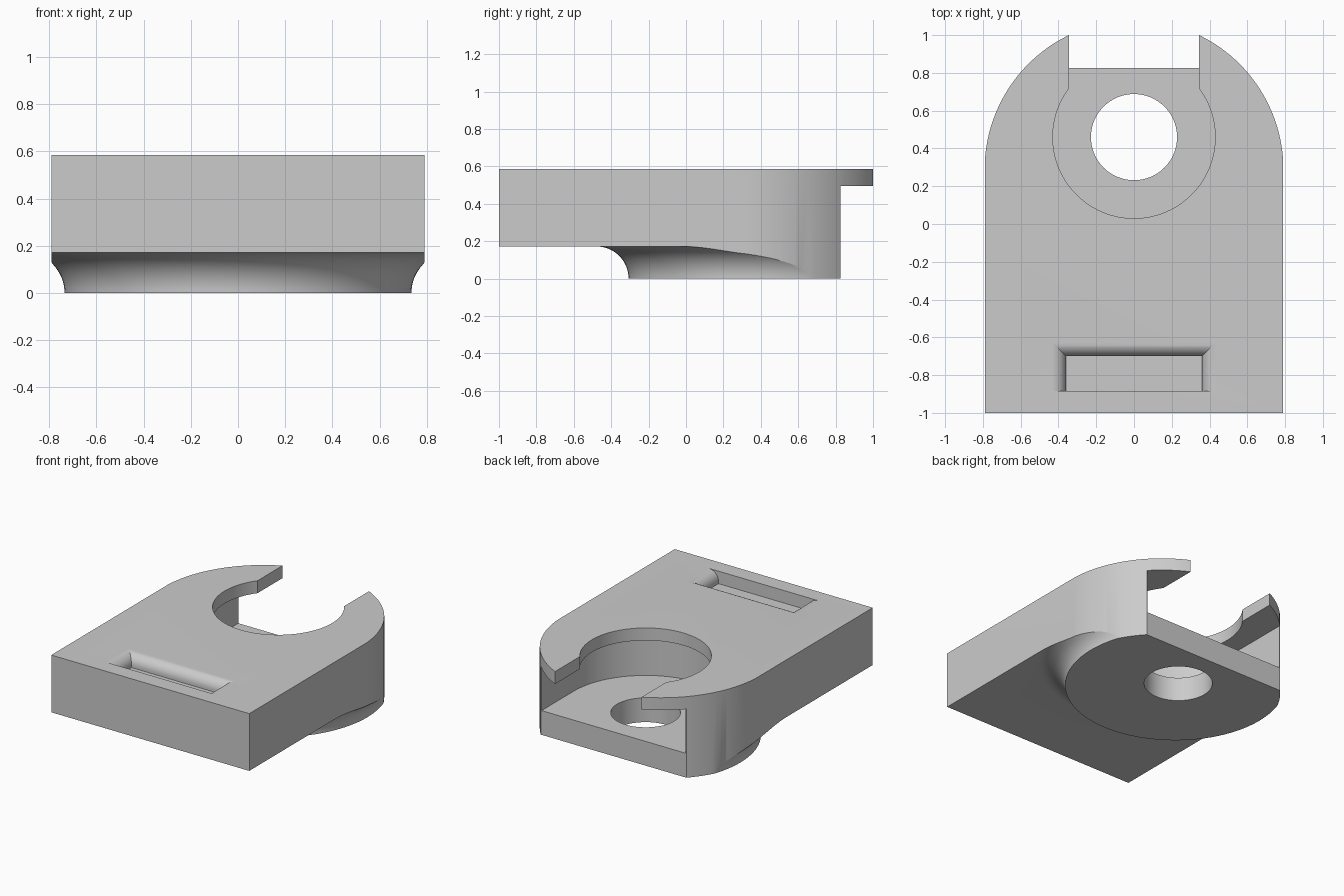
import bpy, bmesh
from math import sin, cos, pi, sqrt, atan2, radians

if "Cube" in bpy.data.objects:
    bpy.data.objects.remove(bpy.data.objects["Cube"], do_unlink=True)

TOP, LIP, FLOOR, UNDER = 0.585, 0.495, 0.175, 0.172
HALF, BACK, BORE_Y = 0.79, 0.825, 0.46


def arc(cy, r, a0, a1, n=64):
    """Points on a circle centred on x = 0."""
    return [(r * cos(a0 + (a1 - a0) * i / n), cy + r * sin(a0 + (a1 - a0) * i / n))
            for i in range(n + 1)]


def loft(name, loops):
    """Closed solid through rings with equal point counts."""
    bm = bmesh.new()
    rings = [[bm.verts.new(p) for p in loop] for loop in loops]
    n = len(rings[0])
    for a, b in zip(rings, rings[1:]):
        for i in range(n):
            j = (i + 1) % n
            bm.faces.new((a[i], a[j], b[j], b[i]))
    bm.faces.new(rings[0][::-1])
    bm.faces.new(rings[-1])
    bmesh.ops.recalc_face_normals(bm, faces=bm.faces[:])
    mesh = bpy.data.meshes.new(name)
    bm.to_mesh(mesh)
    bm.free()
    obj = bpy.data.objects.new(name, mesh)
    bpy.context.collection.objects.link(obj)
    return obj


def prism(name, outline, z0, z1):
    return loft(name, [[(x, y, z) for x, y in outline] for z in (z0, z1)])


def combine(body, tool, operation='DIFFERENCE'):
    tool.hide_render = True
    mod = body.modifiers.new(tool.name, 'BOOLEAN')
    mod.operation, mod.object, mod.solver = operation, tool, 'EXACT'
    bpy.context.view_layer.objects.active = body
    bpy.ops.object.modifier_apply(modifier=mod.name)
    bpy.data.objects.remove(tool, do_unlink=True)


# Body: straight sides with a rounded back
round_y, shoulder = 0.288, 0.33
radius = sqrt(HALF ** 2 + (shoulder - round_y) ** 2)
start = atan2(shoulder - round_y, HALF)
outline = [(-HALF, -1), (HALF, -1)] + arc(round_y, radius, start, pi - start)
body = prism("bracket_body", outline, 0, TOP)

# Underside: round boss flaring into the plate with a concave fillet
boss_y, boss_r, steps, seg = 0.428, 0.735, 16, 128
flare = [(boss_r, -0.1)]
for i in range(steps + 1):
    t = pi / 2 * i / steps
    flare.append((boss_r + UNDER * (1 - cos(t)), UNDER * sin(t)))
flare += [(3, UNDER), (3, 1)]
rings = [[(x, y, z) for x, y in arc(boss_y, r, 0, 2 * pi, seg)[:-1]] for r, z in flare]
combine(body, loft("boss_envelope", rings), 'INTERSECT')

# Back cut, leaving the two upper tabs overhanging
combine(body, prism("back_trim", [(-1, BACK), (1, BACK), (1, 2), (-1, 2)], -0.2, LIP))

# Wide round-ended slot under the lip
slot = 0.575
combine(body, prism("wide_slot", arc(BORE_Y, slot, -pi, 0) + [(slot, 2), (-slot, 2)], FLOOR, LIP))

# Keyhole opening through the lip
key_r, key_half = 0.43, 0.345
a = pi / 2 - atan2(key_half, sqrt(key_r ** 2 - key_half ** 2))
keyhole = arc(BORE_Y, key_r, -pi - a, a, 96) + [(key_half, 2), (-key_half, 2)]
combine(body, prism("keyhole", keyhole, LIP - 0.1, 1))

# Through hole in the floor
combine(body, prism("through_hole", arc(BORE_Y, 0.228, 0, 2 * pi, 96)[:-1], -0.2, FLOOR + 0.1))

# Finger pocket with rounded-over ends and back edge
half, front, rear, r, depth = 0.36, -0.885, -0.7, 0.075, 0.09
levels = [(0, TOP - depth)]
for i in range(13):
    t = pi / 2 * i / 12
    levels.append((r * (1 - cos(t)), TOP - r + r * sin(t)))
levels.append((r, TOP + 0.1))
combine(body, loft("finger_pocket", [
    [(-half - o, front, z), (half + o, front, z), (half + o, rear + o, z), (-half - o, rear + o, z)]
    for o, z in levels]))

# Smooth curves, crisp edges, one grey
bpy.ops.object.select_all(action='DESELECT')
body.select_set(True)
bpy.context.view_layer.objects.active = body
bpy.ops.object.shade_smooth_by_angle(angle=radians(25))
grey = bpy.data.materials.new("light_grey")
grey.use_nodes = True
colour = (0.6, 0.6, 0.6, 1)
grey.diffuse_color = colour
grey.node_tree.nodes["Principled BSDF"].inputs["Base Color"].default_value = colour
body.data.materials.clear()
body.data.materials.append(grey)
